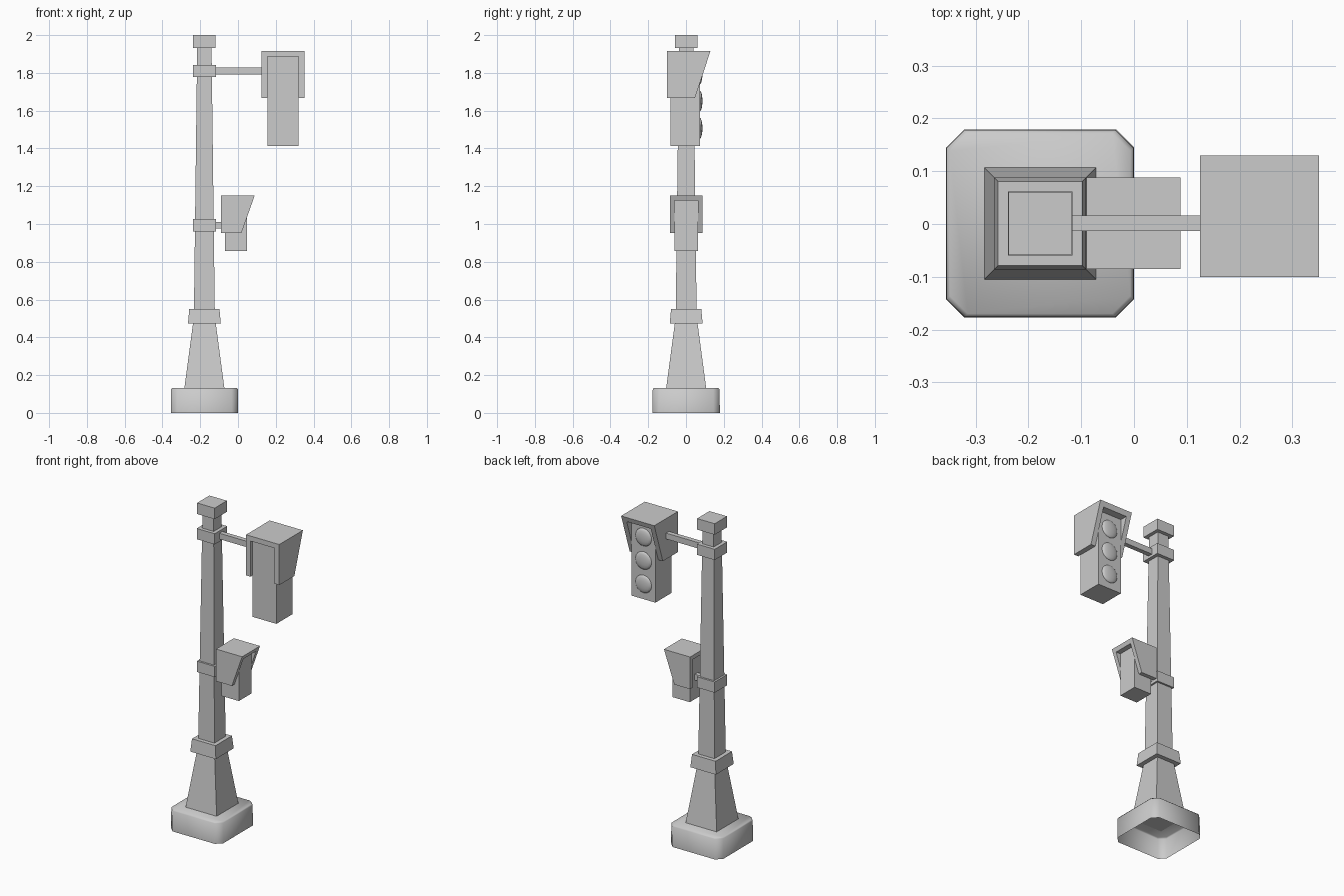
import bpy, bmesh, math
from mathutils import Vector

if "Cube" in bpy.data.objects:
    bpy.data.objects.remove(bpy.data.objects["Cube"])

CX, CY = -0.178, 0.001   # pole axis


def finish(name, bm, smooth=False):
    bmesh.ops.recalc_face_normals(bm, faces=bm.faces)
    me = bpy.data.meshes.new(name)
    bm.to_mesh(me)
    bm.free()
    ob = bpy.data.objects.new(name, me)
    bpy.context.collection.objects.link(ob)
    if smooth:
        bpy.context.view_layer.objects.active = ob
        ob.select_set(True)
        bpy.ops.object.shade_smooth_by_angle(angle=math.radians(50))
        ob.select_set(False)
    return ob


def box(name, x, y, z):
    bm = bmesh.new()
    bmesh.ops.create_cube(bm, size=1)
    for v in bm.verts:
        v.co = [(r[0] + r[1]) / 2 + c * (r[1] - r[0]) for r, c in zip((x, y, z), v.co)]
    return finish(name, bm)


def square_loft(name, rings, bottom=True, chamfer=0.0, smooth=False):
    """Stack of (half width, z) square rings, corners optionally chamfered."""
    bm = bmesh.new()
    loops = []
    for h, z in rings:
        pts = []
        for sx, sy in ((1, 1), (-1, 1), (-1, -1), (1, -1)):
            if chamfer:
                pair = [(sx * h, sy * (h - chamfer)), (sx * (h - chamfer), sy * h)]
                pts += pair if sx * sy > 0 else pair[::-1]
            else:
                pts.append((sx * h, sy * h))
        loops.append([bm.verts.new((CX + px, CY + py, z)) for px, py in pts])
    for a, b in zip(loops, loops[1:]):
        for i in range(len(a)):
            j = (i + 1) % len(a)
            bm.faces.new((a[i], a[j], b[j], b[i]))
    bm.faces.new(loops[-1])
    if bottom:
        bm.faces.new(loops[0])
    return finish(name, bm, smooth)


def hood(name, place, half, t, back, front_top, front_low, z0, z1):
    """Inverted U open at both ends, with a raked front; place maps (side, forward, z)."""
    bm = bmesh.new()
    section = [(-half, z0), (-half, z1), (half, z1), (half, z0),
               (half - t, z0), (half - t, z1 - t), (t - half, z1 - t), (t - half, z0)]

    def front(z):
        return front_low + (front_top - front_low) * (z - z0) / (z1 - z0)
    a = [bm.verts.new(place(s, back, z)) for s, z in section]
    b = [bm.verts.new(place(s, front(z), z)) for s, z in section]
    for i in range(8):
        j = (i + 1) % 8
        bm.faces.new((a[i], a[j], b[j], b[i]))
    for r in (a, b):
        for q in ((0, 1, 6, 7), (1, 2, 5, 6), (2, 3, 4, 5)):
            bm.faces.new([r[k] for k in q])
    return finish(name, bm)


# Foot (hollow underneath), tapered pedestal, collar and pole
square_loft("base", [(0.178, 0), (0.177, 0.125), (0.171, 0.132)], bottom=False, chamfer=0.034, smooth=True)
square_loft("pedestal", [(0.106, 0.13), (0.06, 0.475)])
square_loft("collar", [(0.087, 0.472), (0.08, 0.55)])
square_loft("pole", [(0.055, 0.55), (0.038, 1.935)])
square_loft("cap", [(0.06, 1.932), (0.06, 2.0)])

# Clamps and the arms carrying the two signals
for label, z, end in (("lower", 0.993, -0.06), ("upper", 1.81, 0.14)):
    square_loft(label + "_clamp", [(0.061, z - 0.033), (0.061, z + 0.033)])
    box(label + "_arm", (-0.13, end), (-0.013, 0.016), (z - 0.018, z + 0.018))

# Vehicle signal facing the back, with hood
MX = 0.238
box("vehicle_signal", (MX - 0.081, MX + 0.081), (-0.082, 0.073), (1.413, 1.886))
hood("vehicle_hood", lambda s, f, z: Vector((MX + s, f, z)), 0.113, 0.031,
     -0.1, 0.13, 0.047, 1.667, 1.917)

# Three shallow domed lenses
for i in range(3):
    bm = bmesh.new()
    bmesh.ops.create_uvsphere(bm, u_segments=16, v_segments=8, radius=1)
    for v in bm.verts:
        v.co = (MX + v.co.x * 0.055, 0.073 + v.co.y * 0.014, 1.795 - i * 0.144 + v.co.z * 0.055)
    finish("lens_%d" % (i + 1), bm, True)

# Pedestrian signal facing the right side, with hood
box("walk_signal", (-0.07, 0.048), (-0.06, 0.063), (0.857, 1.127))
hood("walk_hood", lambda s, f, z: Vector((f, 0.0015 + s, z)), 0.087, 0.025,
     -0.09, 0.088, 0.018, 0.952, 1.15)
